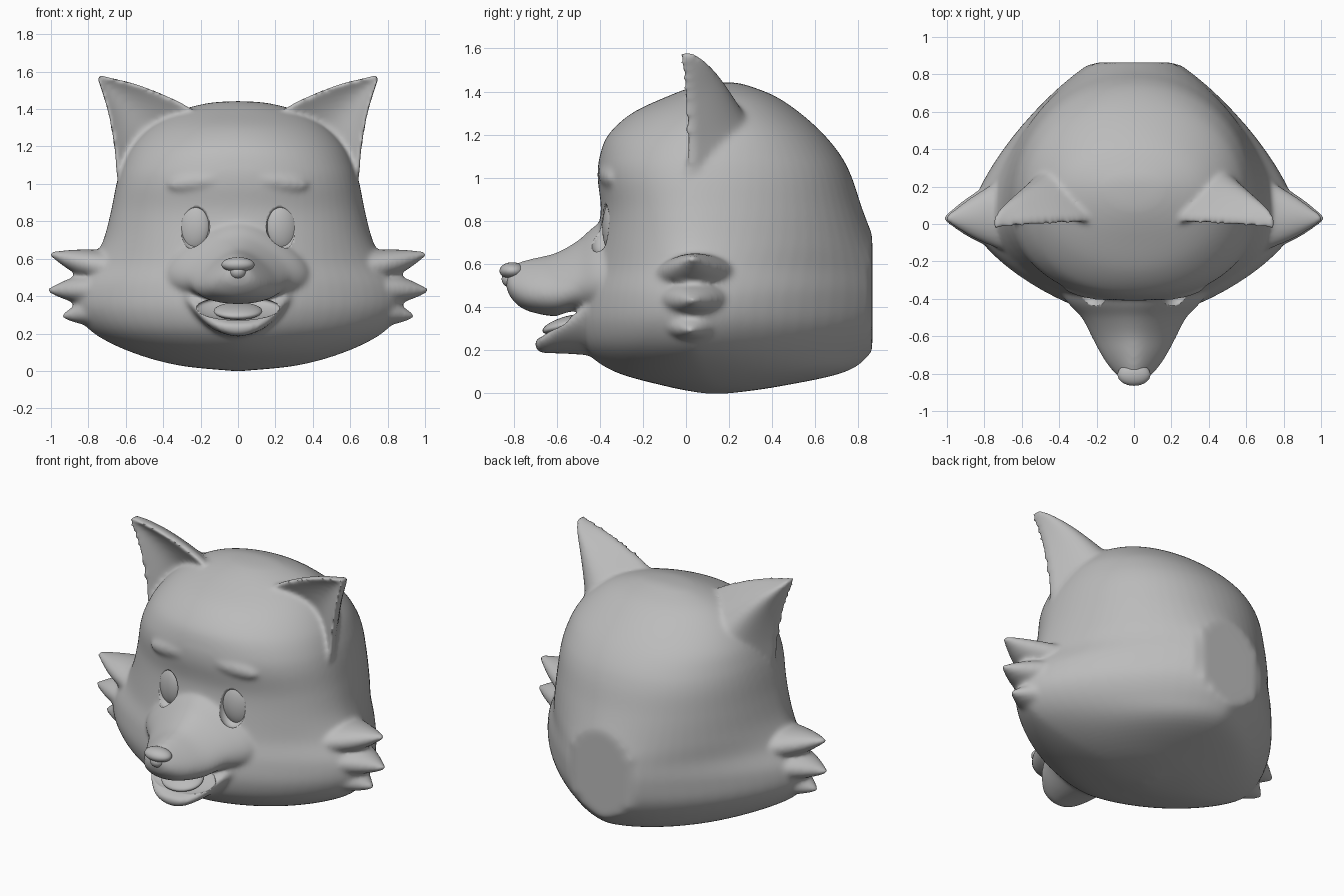
import bpy, bmesh, math
from mathutils import Vector, Matrix

if "Cube" in bpy.data.objects:
    bpy.data.objects.remove(bpy.data.objects["Cube"])

grey = bpy.data.materials.new("plain grey")
grey.use_nodes = True
COLOUR = (0.5, 0.5, 0.5, 1)
grey.diffuse_color = COLOUR
grey.node_tree.nodes["Principled BSDF"].inputs["Base Color"].default_value = COLOUR


def smooth_rows(rows, steps=6):
    """Catmull-Rom interpolation of a table of rows."""
    pts = [Vector(r) for r in rows]
    out = []
    for i in range(len(pts) - 1):
        a, b, c, d = pts[max(i - 1, 0)], pts[i], pts[i + 1], pts[min(i + 2, len(pts) - 1)]
        for s in range(steps):
            t = s / steps
            out.append(b + (c - a) * t / 2 + (a * 2 - b * 5 + c * 4 - d) * t * t / 2
                       + (b * 3 - a - c * 3 + d) * t ** 3 / 2)
    return out + [pts[-1]]


def loft(bm, rings):
    """Skin closed rings of points and cap both ends."""
    loops = [[bm.verts.new(p) for p in ring] for ring in rings]
    n = len(loops[0])
    faces = [bm.faces.new(loops[0]), bm.faces.new(loops[-1])]
    for low, high in zip(loops, loops[1:]):
        for i in range(n):
            j = (i + 1) % n
            faces.append(bm.faces.new((low[i], low[j], high[j], high[i])))
    bmesh.ops.recalc_face_normals(bm, faces=faces)


def circle(count=40):
    return [(math.cos(k * math.tau / count), math.sin(k * math.tau / count)) for k in range(count)]


def power(v, n):
    return math.copysign(abs(v) ** (2 / n), v)


def ellipsoid(bm, centre, size, rot=(0, 0, 0)):
    m = Matrix.Translation(centre)
    for angle, axis in zip(rot, "XYZ"):
        m = m @ Matrix.Rotation(angle, 4, axis)
    bmesh.ops.create_uvsphere(bm, u_segments=32, v_segments=20, radius=1,
                              matrix=m @ Matrix.Diagonal((*size, 1)))


def finish(bm, name):
    mesh = bpy.data.meshes.new(name)
    bm.to_mesh(mesh)
    bm.free()
    for p in mesh.polygons:
        p.use_smooth = True
    mesh.materials.append(grey)
    obj = bpy.data.objects.new(name, mesh)
    bpy.context.collection.objects.link(obj)
    return obj


head = bmesh.new()

# Skull: height, half width, front, back, widest y, front and back roundness
skull = [
    (0, .03, .08, .2, .15, 2, 2), (.03, .32, -.08, .42, .13, 1.8, 1.8),
    (.1, .57, -.33, .74, .08, 1.65, 1.6), (.2, .77, -.47, .87, .04, 1.55, 1.45),
    (.32, .87, -.52, .95, .03, 1.5, 1.4), (.45, .87, -.51, .97, .03, 1.5, 1.4),
    (.58, .78, -.46, .94, .04, 1.65, 1.55), (.7, .72, -.42, .88, .06, 1.9, 1.8),
    (.85, .68, -.395, .82, .08, 2.1, 2), (1, .65, -.41, .77, .1, 2.2, 2.1),
    (1.1, .62, -.4, .72, .12, 2.2, 2.1), (1.2, .57, -.36, .64, .14, 2.1, 2.1),
    (1.3, .48, -.25, .53, .16, 2, 2), (1.38, .35, -.08, .41, .18, 2, 2),
    (1.43, .17, .06, .28, .19, 2, 2), (1.442, .03, .16, .22, .19, 2, 2)]
BACK = .864
rings = []
for z, w, front, back, mid, nf, nb in smooth_rows(skull):
    ring = []
    for c, s in circle(72):
        n = nb if s > 0 else nf
        y = mid + power(s, n) * (back - mid if s > 0 else mid - front)
        ring.append((w * power(c, n), min(y, BACK), z))
    rings.append(ring)
loft(head, rings)


def muzzle(rows, bend=0, taper=0):
    """Loft along y from rows of y, centre height, half width, half height."""
    rings = []
    for y, z, w, h in smooth_rows(rows):
        rings.append([(w * c * (1 - taper * s), y, z + h * s + bend * (w * c) ** 2)
                      for c, s in circle()])
    loft(head, rings)


# Snout and lower jaw
muzzle([(-.25, .57, .42, .26), (-.4, .57, .35, .22), (-.5, .54, .265, .17), (-.6, .505, .215, .148),
        (-.7, .5, .165, .128), (-.77, .505, .12, .105), (-.82, .52, .07, .065),
        (-.835, .525, .02, .02)], taper=.38)
muzzle([(-.3, .29, .42, .13), (-.4, .28, .33, .11), (-.5, .265, .255, .085), (-.6, .24, .2, .055),
        (-.67, .225, .13, .037), (-.7, .23, .06, .02)], bend=1.5)

for side in (1, -1):
    # Ears: paired inner and outer edge points, hollow at the front
    edges = [(.16, 1.27, .58, .86, .27), (.23, 1.385, .64, 1.0, .27), (.38, 1.47, .66, 1.18, .2),
             (.55, 1.535, .69, 1.36, .13), (.68, 1.567, .73, 1.5, .07), (.745, 1.585, .755, 1.57, .03)]
    rings = []
    for i, (ax, az, bx, bz, depth) in enumerate(smooth_rows(edges)):
        lean = .03 - .045 * (i / 30) ** 2
        ring = []
        for k in range(34):
            back_side = k <= 16
            t = (k if back_side else 33 - k) / 16
            bulge = math.sin(math.pi * t)
            y = lean + (.02 + depth * bulge if back_side else depth * .36 * bulge - .025)
            ring.append((side * (ax + (bx - ax) * t), y, az + (bz - az) * t))
        rings.append(ring)
    loft(head, rings)

    # Cheek tufts: flattened curved spikes from root through middle to tip
    for root, middle, tip in (
            ((.52, .07, .52), (.83, .04, .575), (1.005, .03, .625)),
            ((.55, .06, .44), (.85, .04, .435), (1.015, .03, .43)),
            ((.5, .05, .33), (.79, .03, .315), (.94, .02, .293))):
        path = smooth_rows([(*root, .28, .12), (*middle, .13, .075), (*tip, .015, .012)])
        loft(head, [[(side * x, y + ry * c, z + rz * s) for c, s in circle(24)]
                    for x, y, z, ry, rz in path])

    # Brow ridges
    ellipsoid(head, (side * .22, -.362, 1.01), (.16, .04, .05), (0, side * .12, side * .15))

head = finish(head, "head")

# Socket and mouth cutters
cutter = bmesh.new()
for side in (1, -1):
    ellipsoid(cutter, (side * .235, -.4, .77), (.085, .07, .12), (0, side * -.05, 0))
ellipsoid(cutter, (0, -.56, .335), (.225, .13, .04), (.42, 0, 0))
cutter = finish(cutter, "socket_cutter")
cutter.hide_render = True
cutter.hide_viewport = True

# Fuse the head into one flowing skin, then open the sockets and mouth
fuse = head.modifiers.new("fuse", "REMESH")
fuse.mode = "VOXEL"
fuse.voxel_size = .013
fuse.use_smooth_shade = True
soften = head.modifiers.new("soften", "SMOOTH")
soften.factor = .5
soften.iterations = 12
cut = head.modifiers.new("cut", "BOOLEAN")
cut.operation = "DIFFERENCE"
cut.object = cutter
cut.solver = "EXACT"

# Eyes
for side, name in ((1, "left_eye"), (-1, "right_eye")):
    bm = bmesh.new()
    ellipsoid(bm, (side * .235, -.335, .77), (.092, .05, .128), (0, side * -.05, side * .25))
    finish(bm, name)

# Nose pad with a narrow lower lobe
bm = bmesh.new()
ellipsoid(bm, (0, -.805, .568), (.088, .06, .04))
ellipsoid(bm, (0, -.81, .53), (.045, .045, .04))
finish(bm, "nose")

# Tongue
bm = bmesh.new()
ellipsoid(bm, (0, -.56, .32), (.13, .11, .035), (.3, 0, 0))
finish(bm, "tongue")
